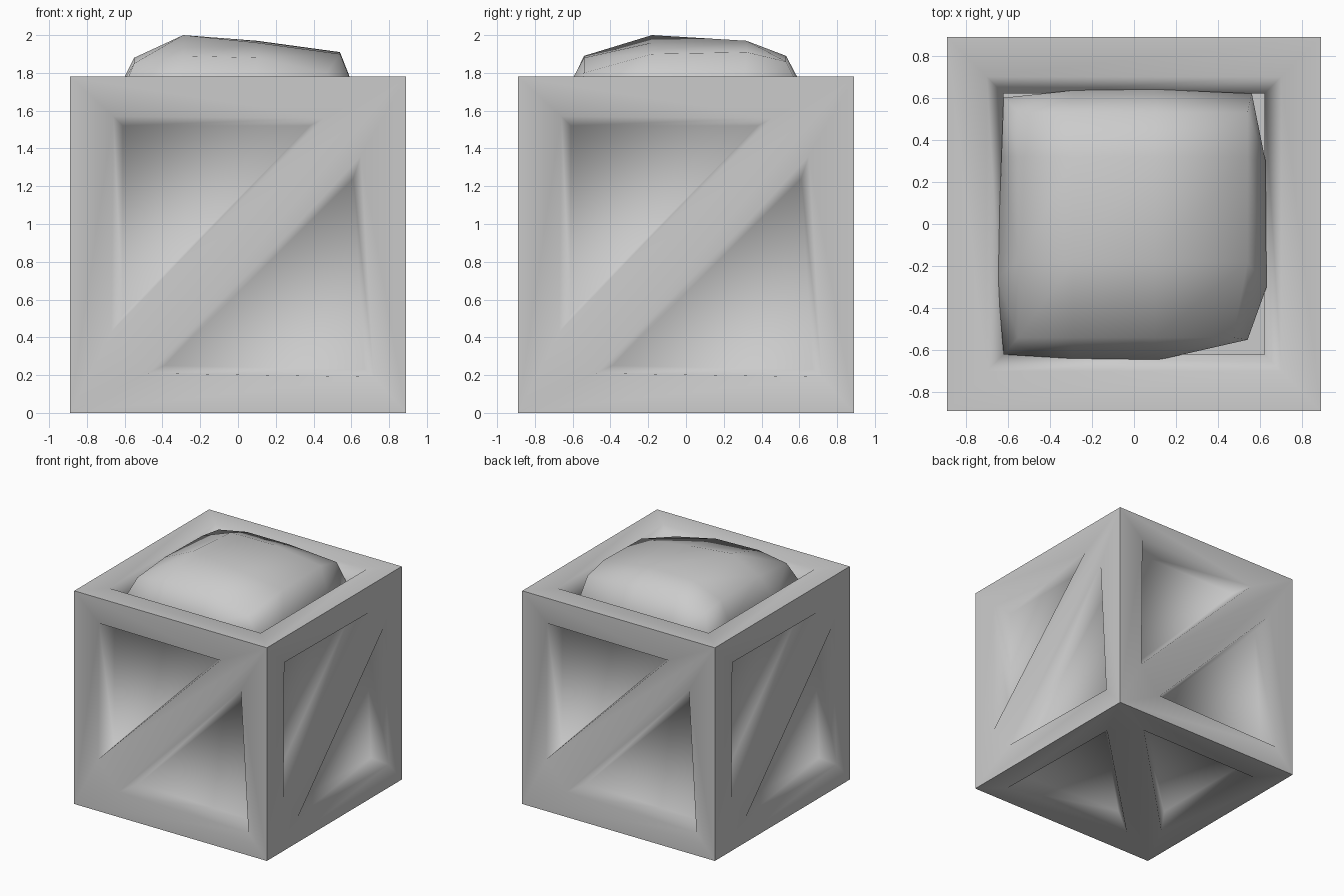
import bpy, bmesh
from mathutils import Vector

if "Cube" in bpy.data.objects:
    bpy.data.objects.remove(bpy.data.objects["Cube"])

H = 0.89        # half width of the crate
DEPTH = 0.13    # recess depth
CENTRE = Vector((0, 0, H))


def finish(bm, name, angle):
    bmesh.ops.remove_doubles(bm, verts=bm.verts, dist=0.0005)
    mesh = bpy.data.meshes.new(name)
    bm.to_mesh(mesh)
    bm.free()
    obj = bpy.data.objects.new(name, mesh)
    bpy.context.collection.objects.link(obj)
    bpy.ops.object.select_all(action='DESELECT')
    obj.select_set(True)
    bpy.context.view_layer.objects.active = obj
    bpy.ops.object.shade_smooth_by_angle(angle=angle)
    return obj


def side(bm, u, v, build):
    """Local (a, b, depth) on one cube face; u x v points outward."""
    u, v = Vector(u), Vector(v)
    n = u.cross(v)

    def ring(pts, d=0.0):
        return [bm.verts.new(CENTRE + u * a + v * b + n * (H - d)) for a, b in pts]
    build(bm, ring)


def walls(bm, outer, inner):
    k = len(outer)
    for i in range(k):
        j = (i + 1) % k
        bm.faces.new((outer[i], outer[j], inner[j], inner[i]))


SQUARE = [(-H, -H), (H, -H), (H, H), (-H, H)]


# Braced panel: frame, diagonal plank and two triangular recesses
def braced(bm, ring):
    A, B, C, D = ring(SQUARE)
    up = ring([(-.67, -.46), (.46, .67), (-.66, .68)])
    up_in = ring([(-.61, -.37), (.38, .63), (-.61, .63)], DEPTH)
    lo = ring([(-.48, -.68), (.72, -.70), (.65, .47)])
    lo_in = ring([(-.39, -.64), (.67, -.66), (.61, .35)], DEPTH)
    for f in ((A, up[0], up[2], D), (D, up[2], up[1], C),
              (A, B, lo[1], lo[0]), (B, C, lo[2], lo[1]),
              (A, lo[0], lo[2], C, up[1], up[0])):
        bm.faces.new(f)
    for o, i in ((up, up_in), (lo, lo_in)):
        walls(bm, o, i)
        bm.faces.new(i)


# Open top: rim, sloped lip, straight shaft and a floor below the contents
def opening(bm, ring):
    def sq(s, d):
        return ring([(-s, -s), (s, -s), (s, s), (-s, s)], d)
    loops = [sq(H, 0), sq(.70, 0), sq(.62, DEPTH), sq(.62, .35)]
    for o, i in zip(loops, loops[1:]):
        walls(bm, o, i)
    bm.faces.new(loops[-1])


# Crate
bm = bmesh.new()
for u in ((1, 0, 0), (0, 1, 0), (-1, 0, 0), (0, -1, 0)):
    side(bm, u, (0, 0, 1), braced)
side(bm, (0, -1, 0), (-1, 0, 0), braced)
side(bm, (1, 0, 0), (0, 1, 0), opening)
finish(bm, "crate", 1.4)

# Lumpy contents: a coarse height grid with a draped rim
xs = [-.55, -.29, .10, .54]
ys = [-.54, -.18, .32, .53]
heights = [[1.85, 1.89, 1.88, 1.80],
           [1.88, 2.00, 1.96, 1.90],
           [1.87, 1.965, 1.97, 1.91],
           [1.84, 1.89, 1.89, 1.86]]
bm = bmesh.new()
grid = [[bm.verts.new((x, y, heights[j][i])) for i, x in enumerate(xs)]
        for j, y in enumerate(ys)]
grid[0][3].co.x = .47
for j in range(3):
    for i in range(3):
        bm.faces.new((grid[j][i], grid[j][i + 1], grid[j + 1][i + 1], grid[j + 1][i]))
border = (grid[0][:3] + [grid[j][3] for j in range(3)]
          + grid[3][:0:-1] + [grid[j][0] for j in range(3, 0, -1)])
rim = [(-.62, -.62), (-.29, -.64), (.10, -.65), (.54, -.55), (.63, -.30), (.625, .30),
       (.56, .62), (.10, .64), (-.29, .635), (-.62, .60), (-.63, .32), (-.65, -.25)]
low = [bm.verts.new((x, y, 1.68)) for x, y in rim]
base = [bm.verts.new((x * .95, y * .95, 1.45)) for x, y in rim]
for a, b in ((low, border), (base, low)):
    walls(bm, a, b)
finish(bm, "contents_mound", 1.3)
